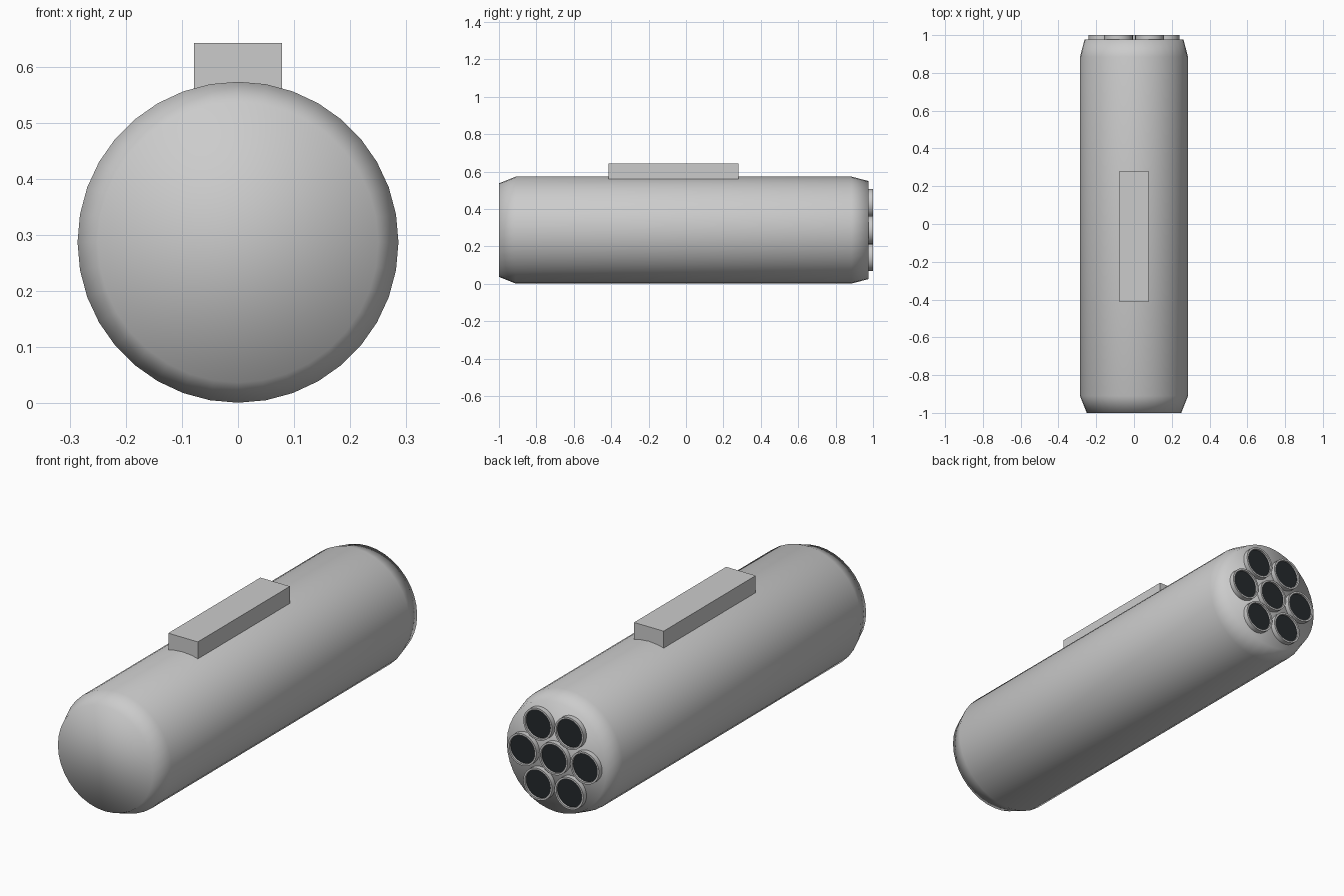
import bpy, bmesh, math

if "Cube" in bpy.data.objects:
    bpy.data.objects.remove(bpy.data.objects["Cube"])

CZ = 0.287  # height of the pod axis


def lathe(name, profile, cx, cz, segs, angle, mat=None):
    """Revolve (radius, y) points around an axis parallel to y, capping both ends."""
    bm = bmesh.new()
    rings = []
    for r, y in profile:
        rings.append([bm.verts.new((cx + r * math.cos(2 * math.pi * i / segs), y,
                                    cz + r * math.sin(2 * math.pi * i / segs)))
                      for i in range(segs)])
    for a, b in zip(rings, rings[1:]):
        for i in range(segs):
            j = (i + 1) % segs
            bm.faces.new((a[i], a[j], b[j], b[i]))
    bm.faces.new(rings[0])
    last = bm.faces.new(rings[-1])
    bmesh.ops.recalc_face_normals(bm, faces=bm.faces)
    if mat:
        last.material_index = 1
    me = bpy.data.meshes.new(name)
    bm.to_mesh(me)
    bm.free()
    ob = bpy.data.objects.new(name, me)
    bpy.context.collection.objects.link(ob)
    if mat:
        me.materials.append(None)
        me.materials.append(mat)
    bpy.ops.object.select_all(action='DESELECT')
    ob.select_set(True)
    bpy.context.view_layer.objects.active = ob
    bpy.ops.object.shade_smooth_by_angle(angle=math.radians(angle))
    return ob


dark = bpy.data.materials.new("dark_bore")
dark.diffuse_color = (0.018, 0.022, 0.025, 1)
dark.use_nodes = True
dark.node_tree.nodes["Principled BSDF"].inputs["Base Color"].default_value = dark.diffuse_color

# Cylindrical pod with tapered ends
lathe("pod_body", [(0.25, -1.0), (0.286, -0.91), (0.286, 0.885), (0.262, 0.976)],
      0, CZ, 36, 80)

# Seven rear tubes: one in the centre and six around it
centres = [(0, 0)] + [(0.165 * math.cos(k * math.pi / 3), 0.165 * math.sin(k * math.pi / 3))
                      for k in range(6)]
for n, (x, z) in enumerate(centres):
    lathe(f"tube_{n + 1}", [(0.076, 0.96), (0.076, 1.0), (0.067, 1.0), (0.067, 0.99)],
          x, CZ + z, 32, 30, dark)

# Mounting rail on top
bpy.ops.mesh.primitive_cube_add(size=1, location=(0, -0.067, 0.601))
rail = bpy.context.object
rail.name = "mounting_rail"
rail.scale = (0.156, 0.694, 0.082)
